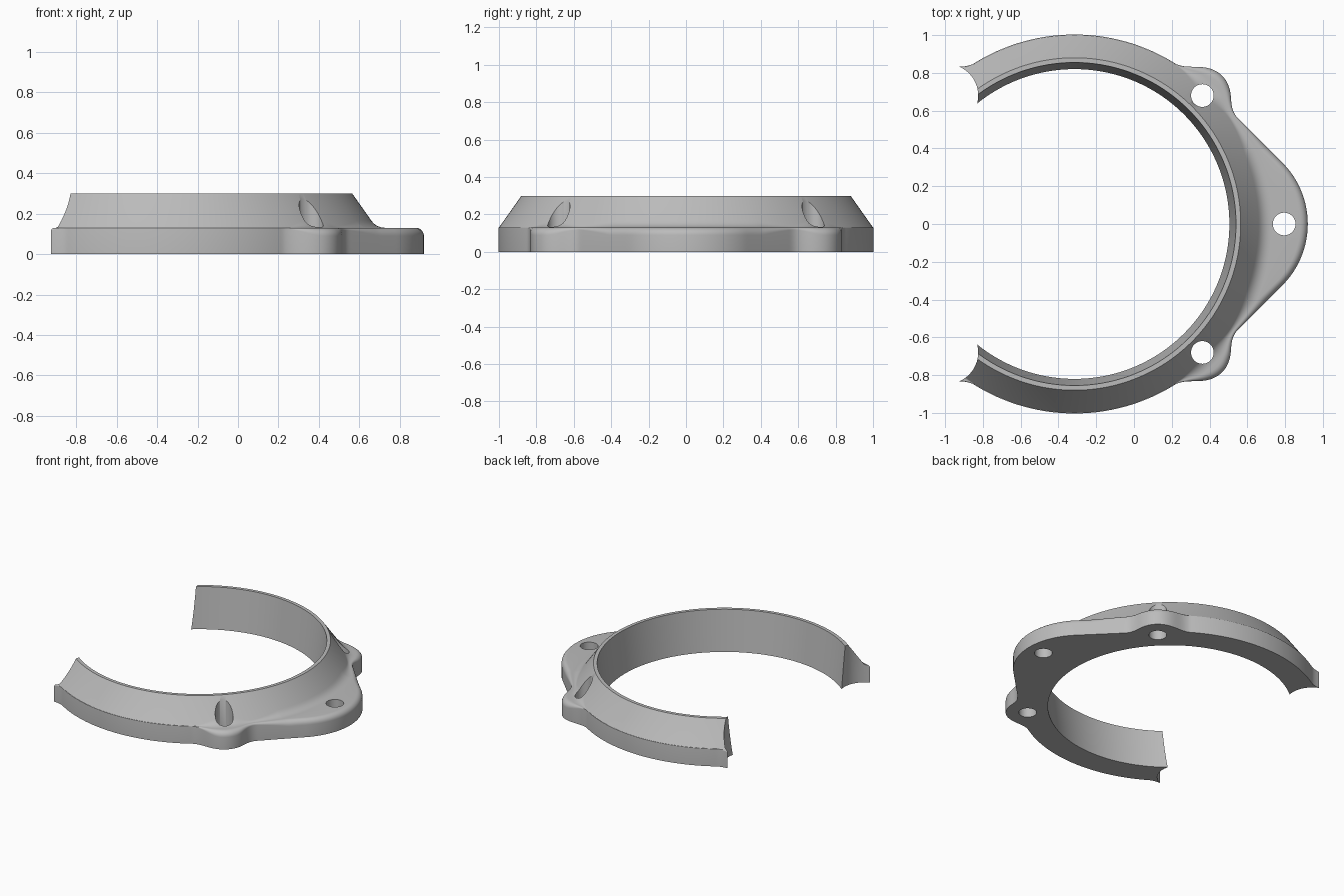
import bpy, bmesh, math

if "Cube" in bpy.data.objects:
    bpy.data.objects.remove(bpy.data.objects["Cube"])

CX = -0.315                      # ring axis
BX, BY = 0.362, 0.68             # screw boss centre (mirrored in y, and about the ring axis)
BASE, TOP = 0.13, 0.30           # flange and collar heights
END = math.atan2(BY, -BX + CX)   # angle where the ring stops, inside the end notch

grey = bpy.data.materials.new("light_grey")
grey.diffuse_color = (0.5, 0.5, 0.5, 1)
grey.use_nodes = True
grey.node_tree.nodes["Principled BSDF"].inputs["Base Color"].default_value = grey.diffuse_color


def smin(a, b, k):
    h = max(k - abs(a - b), 0) / k
    return min(a, b) - h * h * k / 4


def outline(x, y):
    """Signed distance to the flange outline: ring, bosses and side lobe blended together."""
    y = abs(y)
    ring = math.hypot(x - CX, y) - 1.0
    boss = math.hypot(abs(x - CX) - (BX - CX), y - BY) - 0.148
    if x - 0.461 > y:
        lobe = math.hypot(x - 0.461, y) - 0.459
    else:
        lobe = max((x + y - 1.11) / math.sqrt(2), y - 0.65, -x)
    return min(smin(ring, boss, 0.1), smin(lobe, boss, 0.08))


def reach(a):
    """Radius of the outline at an angle."""
    lo, hi = 0.9, 1.4
    for _ in range(30):
        m = (lo + hi) / 2
        if outline(CX + m * math.cos(a), m * math.sin(a)) < 0:
            lo = m
        else:
            hi = m
    return max(lo, 1.003)


def section(R):
    """Wall section: tapered bore, flat rim, sloped side, fillet, flange, rounded edge."""
    spare = R - 1.0
    t, e = min(0.045, spare * 0.5), min(0.04, spare * 0.42)
    slope = math.hypot(0.12, TOP - BASE)
    ux, uz = -0.12 / slope, (TOP - BASE) / slope
    pts = [(0.82, 0), (0.855, TOP), (0.88, TOP)]
    for i in range(7):
        s = i / 6
        up, out = t * (1 - s) ** 2, t * s ** 2
        pts.append((1.0 + up * ux + out, BASE + up * uz))
    for i in range(7):
        a = math.pi / 2 * (1 - i / 6)
        pts.append((R - e + e * math.cos(a), BASE - e + e * math.sin(a)))
    pts.append((R, 0))
    return pts


# Ring body swept around the axis
bm = bmesh.new()
N = 360
rows = []
for i in range(N + 1):
    a = -END + 2 * END * i / N
    rows.append([bm.verts.new((CX + r * math.cos(a), r * math.sin(a), z))
                 for r, z in section(reach(a))])
n = len(rows[0])
for p, q in zip(rows, rows[1:]):
    for j in range(n):
        k = (j + 1) % n
        bm.faces.new((p[j], p[k], q[k], q[j]))
bm.faces.new(rows[0])
bm.faces.new(rows[-1])
bmesh.ops.recalc_face_normals(bm, faces=bm.faces)
mesh = bpy.data.meshes.new("mounting_ring")
bm.to_mesh(mesh)
bm.free()
ring = bpy.data.objects.new("mounting_ring", mesh)
bpy.context.collection.objects.link(ring)
mesh.materials.append(grey)


# Screw holes and the round end notches
def drill(x, y, r):
    bpy.ops.mesh.primitive_cylinder_add(vertices=64, radius=r, depth=1, location=(x, y, 0.1))
    cutter = bpy.context.object
    cutter.name = "hole_cutter"
    cutter.hide_render = True
    cutter.data.materials.append(grey)
    bpy.context.view_layer.objects.active = ring
    mod = ring.modifiers.new("hole", 'BOOLEAN')
    mod.operation, mod.solver, mod.object = 'DIFFERENCE', 'EXACT', cutter
    bpy.ops.object.modifier_apply(modifier=mod.name)
    bpy.data.objects.remove(cutter)


drill(0.795, 0, 0.06)
for side in (1, -1):
    drill(BX, side * BY, 0.06)
    drill(2 * CX - BX, side * BY, 0.167)

bpy.ops.object.select_all(action='DESELECT')
ring.select_set(True)
bpy.context.view_layer.objects.active = ring
bpy.ops.object.shade_smooth_by_angle(angle=math.radians(38))
